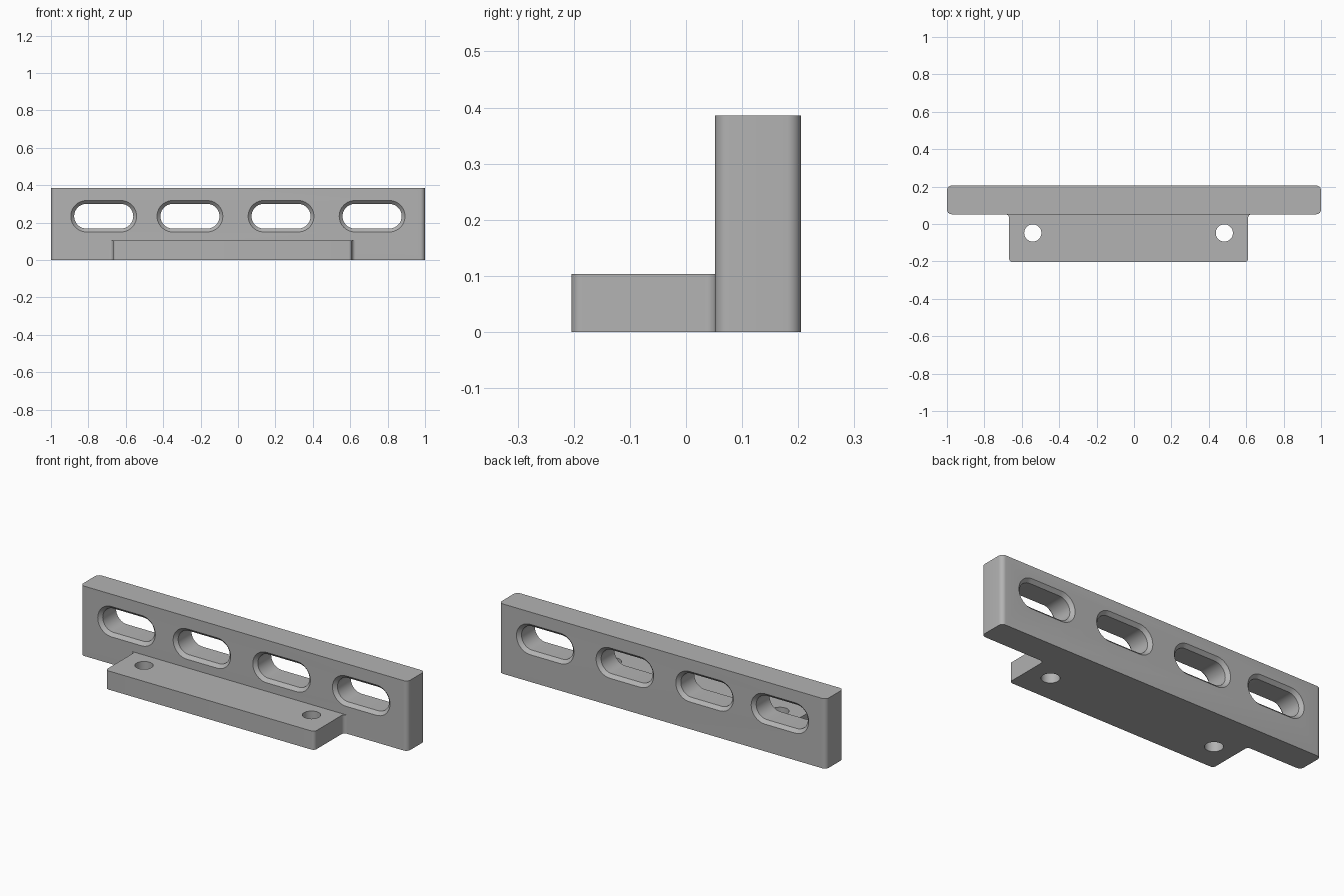
import bpy
import bmesh
import math

if "Cube" in bpy.data.objects:
    bpy.data.objects.remove(bpy.data.objects["Cube"])

FRONT, BACK, Y_MIN = 0.052, 0.205, -0.204
HEIGHT, BASE_HEIGHT = 0.386, 0.103
BASE_LEFT, BASE_RIGHT = 0.61, -0.668
CHAMFER = 0.018

grey = bpy.data.materials.new("plain_grey")
grey.use_nodes = True
grey.diffuse_color = (0.45, 0.45, 0.45, 1)
grey.node_tree.nodes["Principled BSDF"].inputs["Base Color"].default_value = (0.45, 0.45, 0.45, 1)


def arc(cx, cy, radius, start, end, steps=8):
    """Points along an arc, angles in degrees."""
    angles = [math.radians(start + (end - start) * i / steps) for i in range(steps + 1)]
    return [(cx + radius * math.cos(a), cy + radius * math.sin(a)) for a in angles]


def loft(name, rings):
    """Skin a list of matching 3D rings into a closed solid."""
    bm = bmesh.new()
    loops = [[bm.verts.new(p) for p in ring] for ring in rings]
    for lower, upper in zip(loops, loops[1:]):
        for i in range(len(lower)):
            j = (i + 1) % len(lower)
            bm.faces.new((lower[i], lower[j], upper[j], upper[i]))
    bm.faces.new(loops[0])
    bm.faces.new(loops[-1])
    bmesh.ops.recalc_face_normals(bm, faces=bm.faces)
    mesh = bpy.data.meshes.new(name)
    bm.to_mesh(mesh)
    bm.free()
    mesh.materials.append(grey)
    obj = bpy.data.objects.new(name, mesh)
    bpy.context.collection.objects.link(obj)
    return obj


def extrude(name, outline, bottom, top):
    return loft(name, [[(x, y, z) for x, y in outline] for z in (bottom, top)])


def combine(target, other, operation):
    """Apply a boolean and discard the second solid."""
    mod = target.modifiers.new(operation.title(), 'BOOLEAN')
    mod.operation, mod.object, mod.solver = operation, other, 'EXACT'
    bpy.context.view_layer.objects.active = target
    bpy.ops.object.modifier_apply(modifier=mod.name)
    bpy.data.objects.remove(other)


# Upright plate with rounded vertical edges
r = 0.025
plate_outline = (arc(1 - r, BACK - r, r, 0, 90) + arc(r - 1, BACK - r, r, 90, 180)
                 + arc(r - 1, FRONT + r, r, 180, 270) + arc(1 - r, FRONT + r, r, 270, 360))
bracket = extrude("slotted_bracket", plate_outline, 0, HEIGHT)

# Mounting foot with rounded front corners, flared fillets where it meets the plate
f = 0.019
inside = FRONT + 0.05
foot_outline = ([(BASE_LEFT + f, inside), (BASE_RIGHT - f, inside)]
                + arc(BASE_RIGHT - f, FRONT - f, f, 90, 0)
                + arc(BASE_RIGHT + f, Y_MIN + f, f, 180, 270)
                + arc(BASE_LEFT - f, Y_MIN + f, f, 270, 360)
                + arc(BASE_LEFT + f, FRONT - f, f, 180, 90))
combine(bracket, extrude("mounting_foot", foot_outline, 0, BASE_HEIGHT), 'UNION')


# Long slots, chamfered on both faces of the plate
def slot_ring(cx, y, radius):
    half, cz = 0.092, 0.234
    outline = arc(cx + half, cz, radius, -90, 90, 20) + arc(cx - half, cz, radius, 90, 270, 20)
    return [(x, y, z) for x, z in outline]


over = 0.02
for cx in (-0.718, -0.257, 0.23, 0.717):
    sections = ((FRONT - over, 0.084 + over), (FRONT + CHAMFER, 0.066),
                (BACK - CHAMFER, 0.066), (BACK + over, 0.084 + over))
    combine(bracket, loft("slot_cutter", [slot_ring(cx, y, rad) for y, rad in sections]), 'DIFFERENCE')

# Round screw holes through the foot
for cx in (-0.541, 0.483):
    circle = arc(cx, -0.048, 0.046, 0, 360, 40)[:-1]
    combine(bracket, extrude("hole_cutter", circle, -0.05, BASE_HEIGHT + 0.05), 'DIFFERENCE')

# Smooth the curves and keep the machined edges crisp
bpy.ops.object.select_all(action='DESELECT')
bracket.select_set(True)
bpy.context.view_layer.objects.active = bracket
bpy.ops.object.shade_smooth_by_angle(angle=math.radians(30))
